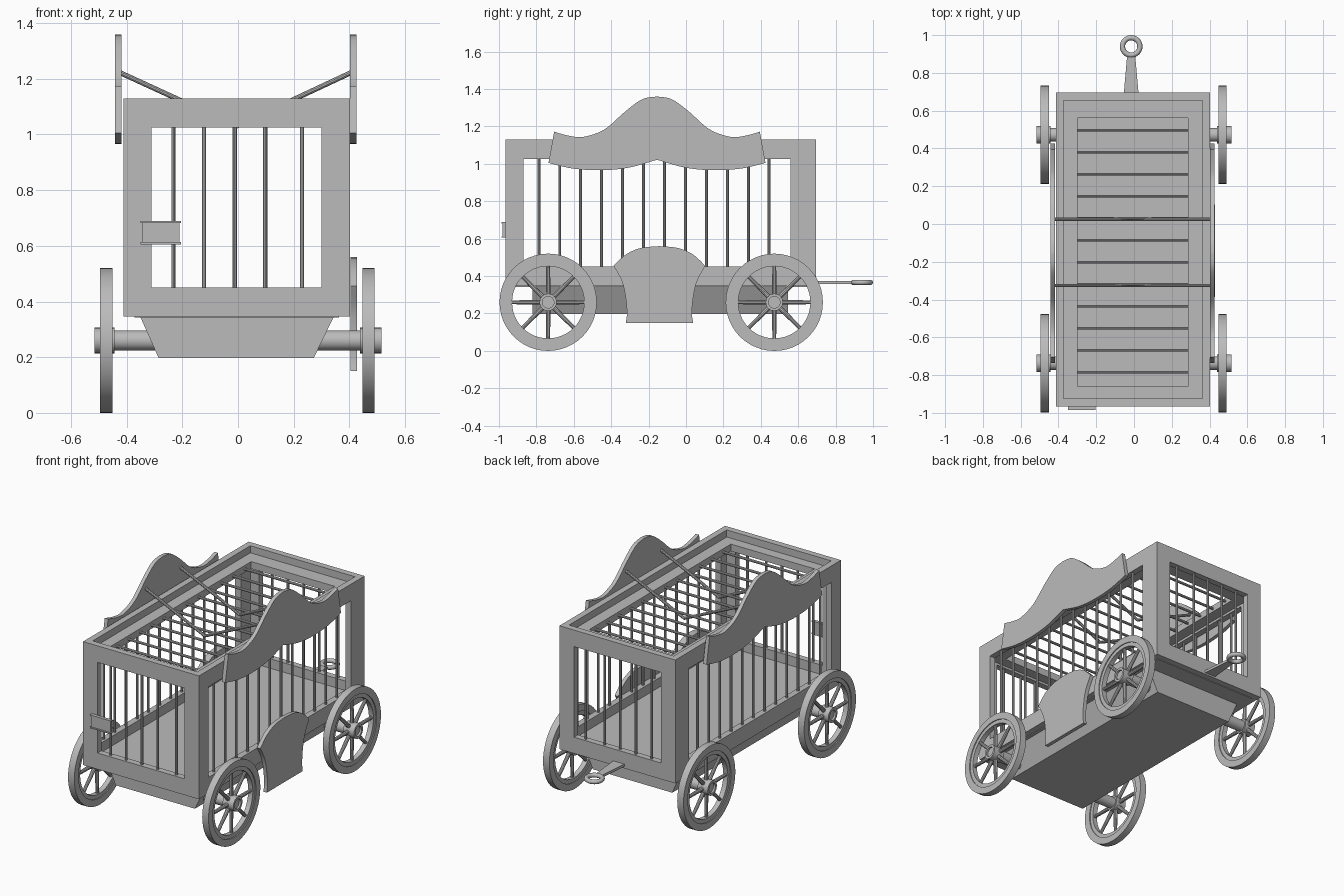
import bpy, bmesh, math
from mathutils import Vector

cube = bpy.data.objects.get("Cube")
if cube:
    bpy.data.objects.remove(cube, do_unlink=True)

grey = bpy.data.materials.new("plain_grey")
grey.use_nodes = True
grey.diffuse_color = (0.5, 0.5, 0.5, 1)
grey.node_tree.nodes["Principled BSDF"].inputs["Base Color"].default_value = (0.5, 0.5, 0.5, 1)


def finish(name, bm, smooth=False):
    bmesh.ops.recalc_face_normals(bm, faces=bm.faces)
    mesh = bpy.data.meshes.new(name)
    bm.to_mesh(mesh)
    bm.free()
    mesh.materials.append(grey)
    ob = bpy.data.objects.new(name, mesh)
    bpy.context.collection.objects.link(ob)
    if smooth:
        bpy.ops.object.select_all(action='DESELECT')
        ob.select_set(True)
        bpy.context.view_layer.objects.active = ob
        bpy.ops.object.shade_smooth_by_angle(angle=math.radians(35))
    return ob


def place(axis, d, u, v):
    return {'x': (d, u, v), 'y': (u, d, v), 'z': (u, v, d)}[axis]


def prism(name, outline, axis, lo, hi, hole=None, smooth=False):
    """Outline extruded along an axis, with an optional hole of equal point count."""
    bm = bmesh.new()
    loops = [[[bm.verts.new(place(axis, d, *p)) for p in loop] for d in (lo, hi)]
             for loop in ([outline, hole] if hole else [outline])]
    n = len(outline)
    for a, b in loops:
        for i in range(n):
            j = (i + 1) % n
            bm.faces.new((a[i], a[j], b[j], b[i]))
    for k in (0, 1):
        if hole:
            o, h = loops[0][k], loops[1][k]
            for i in range(n):
                j = (i + 1) % n
                bm.faces.new((o[i], o[j], h[j], h[i]))
        else:
            bm.faces.new(loops[0][k])
    return finish(name, bm, smooth)


def rect(u0, u1, v0, v1):
    return [(u0, v0), (u1, v0), (u1, v1), (u0, v1)]


def circle(u, v, r, n=48):
    return [(u + r * math.cos(math.tau * i / n), v + r * math.sin(math.tau * i / n)) for i in range(n)]


def rod(name, p, q, r, r2=None, n=10):
    p, q = Vector(p), Vector(q)
    bm = bmesh.new()
    bmesh.ops.create_cone(bm, cap_ends=True, segments=n, radius1=r,
                          radius2=r if r2 is None else r2, depth=(q - p).length)
    ob = finish(name, bm, True)
    ob.rotation_mode = 'QUATERNION'
    ob.rotation_quaternion = (q - p).to_track_quat('Z', 'Y')
    ob.location = (p + q) / 2
    return ob


def curve(pts, steps=6):
    """Smooth path through the points."""
    out = []
    for i in range(len(pts) - 1):
        a, b, c, d = (Vector(pts[max(0, min(len(pts) - 1, k))]) for k in range(i - 1, i + 3))
        for s in range(steps):
            t = s / steps
            out.append(tuple(0.5 * (2 * b + (c - a) * t + (2 * a - 5 * b + 4 * c - d) * t * t
                                    + (3 * b - a - 3 * c + d) * t ** 3)))
    return out + [tuple(pts[-1])]


def mirrored(half, centre):
    """Complete a half outline running from top middle to bottom middle."""
    right = [(centre + u, v) for u, v in half]
    left = [(centre - u, v) for u, v in reversed(half) if u > 0]
    return right + left


# Cage frame: four walls and a sunken roof frame
X0, X1, Y0, Y1, Z0, Z1, T = -0.412, 0.402, -0.965, 0.695, 0.347, 1.13, 0.04
hx0, hx1, hy0, hy1, hz0, hz1 = -0.31, 0.3, -0.87, 0.56, 0.45, 1.025
for name, y in (("front_wall", Y0), ("back_wall", Y1 - T)):
    prism(name, rect(X0, X1, Z0, Z1), 'y', y, y + T, rect(hx0, hx1, hz0, hz1))
for name, x in (("right_wall", X0), ("left_wall", X1 - T)):
    prism(name, rect(Y0 + T, Y1 - T, Z0, Z1), 'x', x, x + T, rect(hy0, hy1, hz0, hz1))
inner = rect(X0 + T, X1 - T, Y0 + T, Y1 - T)
prism("roof_frame", inner, 'z', 1.04, 1.085, rect(-0.3, 0.287, -0.86, hy1))
prism("floor", inner, 'z', Z0 - 0.004, 0.39)

# Bars
for i in range(12):
    y = -0.787 + i * 0.112
    for x in (X0 + T / 2, X1 - T / 2):
        rod("side_bar", (x, y, hz0 - 0.01), (x, y, hz1 + 0.01), 0.008)
    y = -0.785 + i * 0.1165
    rod("roof_bar", (-0.31, y, 1.062), (0.3, y, 1.062), 0.008)
for x in (-0.232, -0.122, -0.012, 0.098, 0.23):
    for y in (Y0 + T / 2, Y1 - T / 2):
        rod("end_bar", (x, y, hz0 - 0.01), (x, y, hz1 + 0.01), 0.008)

# Sloping tray under the floor
prism("under_tray", [(-0.285, 0.197), (0.272, 0.197), (0.345, Z0), (-0.352, Z0)], 'y', -0.82, 0.545)

# Curved sign boards with their roof struts
top = curve([(0, 1.36), (0.08, 1.345), (0.17, 1.28), (0.28, 1.185), (0.39, 1.145), (0.47, 1.15), (0.55, 1.172)])
bottom = curve([(0.58, 1.005), (0.45, 0.975), (0.3, 0.966), (0.15, 0.98), (0, 1.022)])
board = mirrored(top + bottom, -0.155)
for name, x in (("right_sign_board", -0.442), ("left_sign_board", 0.402)):
    prism(name, board, 'x', x, x + 0.024, smooth=True)
for y in (-0.325, 0.025):
    for x in (-0.43, 0.412):
        rod("strut", (x, y, 1.225), (-0.005, y, 1.03), 0.009)

# Side shield, on the left only
arch = curve([(0, 0.56), (0.1, 0.55), (0.18, 0.515), (0.245, 0.455)])
flank = curve([(0.245, 0.455), (0.2, 0.37), (0.18, 0.28), (0.174, 0.2), (0.18, 0.15)])
prism("side_shield", mirrored(arch + flank[1:] + [(0, 0.15)], -0.142), 'x', 0.404, 0.428, smooth=True)

# Wheels, hubs and axles
R = 0.26
for cy in (-0.737, 0.472):
    rod("axle", (-0.46, cy, R), (0.46, cy, R), 0.036, n=24)
    for s in (-1, 1):
        cx = s * 0.471 - 0.002
        prism("wheel_rim", circle(cy, R, R), 'x', cx - 0.022, cx + 0.022, circle(cy, R, 0.217), smooth=True)
        prism("wheel_inner_rim", circle(cy, R, 0.219), 'x', cx - 0.016, cx + 0.016,
              circle(cy, R, 0.193), smooth=True)
        for i in range(8):
            a = i * math.pi / 4
            d = Vector((0, math.cos(a), math.sin(a)))
            c = Vector((cx, cy, R))
            rod("spoke", c + d * 0.03, c + d * 0.2, 0.013, 0.01)
        prism("hub", circle(cy, R, 0.046, 24), 'x', cx - s * 0.03, s * 0.515,
              circle(cy, R, 0.031, 24), smooth=True)
        rod("hub_cap", (cx - s * 0.02, cy, R), (s * 0.503, cy, R), 0.032, n=24)

# Door latch
prism("latch", rect(-0.345, -0.21, 0.61, 0.685), 'y', -0.98, Y0)
for z in (0.605, 0.682):
    prism("latch_lip", rect(-0.35, -0.205, z, z + 0.008), 'y', -0.986, Y0)

# Tow bar and ring
prism("tow_bar", [(-0.055, 0.68), (0.025, 0.68), (0.006, 0.895), (-0.036, 0.895)], 'z', 0.358, 0.374)
bpy.ops.mesh.primitive_torus_add(location=(-0.015, 0.94, 0.366), major_radius=0.046, minor_radius=0.014,
                                 major_segments=32, minor_segments=10)
ring = bpy.context.object
ring.name = "tow_ring"
ring.data.materials.append(grey)
bpy.ops.object.shade_smooth_by_angle(angle=math.radians(60))
